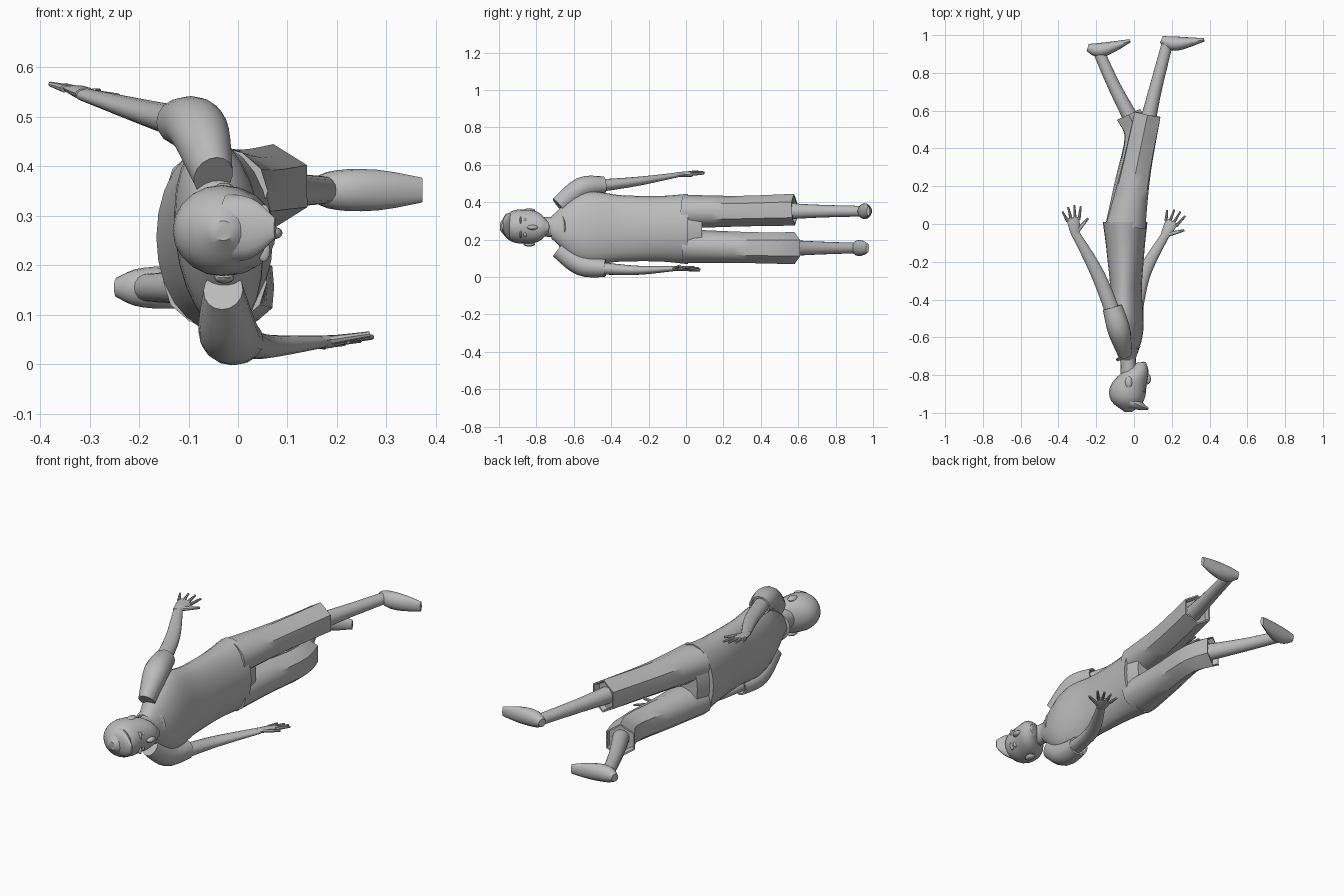
import bpy
import bmesh
import math
from mathutils import Vector

if "Cube" in bpy.data.objects:
    bpy.data.objects.remove(bpy.data.objects["Cube"], do_unlink=True)

grey = bpy.data.materials.new("plain grey")
grey.use_nodes = True
grey.diffuse_color = (.5, .5, .5, 1)
grey.node_tree.nodes["Principled BSDF"].inputs["Base Color"].default_value = grey.diffuse_color

SIDEWAYS = Vector((0, 0, 1))
HEADWARD = Vector((0, -1, 0))
MIDDLE = .265
UPPER_LEG = .352
LOWER_LEG = .155
parts = []


def finish(name, bm):
    """Turn a bmesh into a named, coloured object."""
    bmesh.ops.recalc_face_normals(bm, faces=bm.faces)
    mesh = bpy.data.meshes.new(name)
    bm.to_mesh(mesh)
    bm.free()
    mesh.materials.append(grey)
    obj = bpy.data.objects.new(name, mesh)
    bpy.context.collection.objects.link(obj)
    parts.append(obj)


def sample(values, share):
    """Smooth value at a share of the way through a short list."""
    last = len(values) - 1
    index = min(int(share * last), last - 1)
    t = share * last - index
    before, start = values[max(index - 1, 0)], values[index]
    end, after = values[index + 1], values[min(index + 2, last)]
    slope_in, slope_out = (end - before) / 2, (after - start) / 2
    ease = t * t * (3 - 2 * t)
    return (start * (1 - ease) + end * ease
            + slope_in * (t * (1 - t) ** 2) - slope_out * (t * t * (1 - t)))


def bridge(bm, first, second):
    """Join two equal loops of vertices with quads."""
    count = len(first)
    for k in range(count):
        n = (k + 1) % count
        bm.faces.new((first[k], first[n], second[n], second[k]))


def loft(name, path, thick, wide, sides=16, steps=10, ref=SIDEWAYS,
         axis=None, twist=0, cuff=False, hollow=0):
    """Skin an oval section, with radii thick and wide, along a smooth path."""
    points = [Vector(p) for p in path]
    centres = [sample(points, i / steps) for i in range(steps + 1)]
    bm = bmesh.new()
    loops = []
    for i, centre in enumerate(centres):
        share = i / steps
        along = axis or (centres[min(i + 1, steps)] - centres[max(i - 1, 0)]).normalized()
        across = (ref - along * ref.dot(along)).normalized()
        depth = along.cross(across)
        turn = math.radians(twist) * share
        u_axis = across * math.cos(turn) + depth * math.sin(turn)
        v_axis = depth * math.cos(turn) - across * math.sin(turn)
        u_size, v_size = sample(wide, share), sample(thick, share)
        loop = []
        for k in range(sides):
            angle = math.tau * k / sides
            radius = 1
            if cuff:
                # Round at the hip, six-sided at the open end
                sector = math.pi / 3
                facet = math.cos(sector / 2) / math.cos(angle % sector - sector / 2)
                radius += (facet - 1) * share
            offset = u_axis * math.cos(angle) * u_size + v_axis * math.sin(angle) * v_size
            loop.append(bm.verts.new(centre + offset * radius))
        if loops:
            bridge(bm, loops[-1], loop)
        loops.append(loop)
    bm.faces.new(loops[0])
    opening = bm.faces.new(loops[-1])
    if hollow:
        bmesh.ops.recalc_face_normals(bm, faces=bm.faces)
        bmesh.ops.inset_individual(bm, faces=[opening], thickness=.008)
        bmesh.ops.inset_individual(bm, faces=[opening], thickness=.004, depth=-hollow)
    finish(name, bm)


def blob(name, centre, size):
    """Stretched ball for small facial features."""
    bm = bmesh.new()
    bmesh.ops.create_uvsphere(bm, u_segments=12, v_segments=8, radius=1)
    bmesh.ops.scale(bm, vec=size, verts=bm.verts)
    bmesh.ops.translate(bm, vec=centre, verts=bm.verts)
    finish(name, bm)


def hand(name, wrist, forward, thumbward):
    """Flat palm, four spread fingers and a thumb."""
    wrist = Vector(wrist)
    forward, thumbward = Vector(forward).normalized(), Vector(thumbward).normalized()

    def at(reach, across):
        return wrist + forward * reach + thumbward * across

    loft(name + "_palm", [at(-.01, 0), at(.09, 0)], (.012, .013, .008),
         (.02, .03, .035), sides=12, ref=thumbward)
    for finger, length in (("little", .05), ("ring", .07), ("middle", .075), ("index", .065)):
        across = {"little": -.03, "ring": -.01, "middle": .01, "index": .03}[finger]
        loft(f"{name}_{finger}_finger",
             [at(.075, across), at(.08 + length, across * 1.7)],
             (.009, .005), (.009, .005), sides=8, ref=thumbward)
    loft(name + "_thumb", [at(.015, .01), at(.075, .08)], (.01, .006), (.013, .006),
         sides=8, ref=forward)


# Shirt, turned slightly at the shoulders
loft("shirt", [(-.047, .01, .257), (-.042, -.35, .26), (-.035, -.72, MIDDLE)],
     (.118, .1, .083, .086, .042), (.188, .175, .178, .19, .06),
     sides=24, steps=24, axis=HEADWARD, twist=9)

# Short sleeves and bare arms
for side, sleeve, arm in (
        ("upper", [(-.05, -.68, .38), (-.08, -.56, .475), (-.115, -.44, .49)],
         [(-.1, -.5, .485), (-.19, -.27, .51), (-.31, -.05, .545)]),
        ("lower", [(-.03, -.68, .15), (-.02, -.56, .065), (0, -.43, .048)],
         [(0, -.5, .05), (.05, -.27, .036), (.165, -.06, .045)])):
    loft(side + "_sleeve", sleeve, (.04, .06, .052), (.05, .058, .048), hollow=.02)
    loft(side + "_arm", arm, (.04, .036, .022), (.035, .025, .013))

hand("upper_hand", (-.31, -.055, .546), (-.15, 1, .1), (1, .15, -.15))
hand("lower_hand", (.162, -.065, .045), (.45, .9, 0), (.9, -.45, .2))

# Trousers with six-sided open cuffs
loft("hips", [(-.046, -.03, .257), (-.04, .085, .257)], (.108, .085), (.178, .165),
     sides=24, axis=HEADWARD)
loft("upper_trouser_leg",
     [(-.043, -.01, .35), (.01, .28, UPPER_LEG), (.072, .58, .36)],
     (.105, .085, .08), (.09, .082, .085), sides=12, cuff=True, hollow=.03)
loft("lower_trouser_leg",
     [(-.046, -.01, .165), (-.02, .22, .16), (.012, .46, LOWER_LEG), (-.028, .58, LOWER_LEG)],
     (.105, .085, .067, .079), (.09, .083, .086), sides=12, cuff=True, hollow=.03)

# Shins, then shoes from heel to toe
for side, z, shin, shoe in (
        ("upper", UPPER_LEG, [(.07, .53), (.115, .72), (.175, .95)],
         [(.145, .977), (.22, .955), (.372, .975)]),
        ("lower", LOWER_LEG, [(0, .53), (-.105, .73), (-.19, .92)],
         [(-.245, .935), (-.17, .922), (-.02, .97)])):
    loft(side + "_shin", [(x, y, z) for x, y in shin], (.042, .034, .03), (.044, .034, .028))
    loft(side + "_shoe", [(x, y, z) for x, y in shoe], (.02, .038, .009),
         (.02, .038, .042, .025))

# Neck and collar
loft("neck", [(-.04, -.62, MIDDLE), (-.025, -.8, .27)], (.055, .042, .045), (.06, .05),
     axis=HEADWARD)
bm = bmesh.new()
bands = []
for i in range(24):
    angle = math.tau * i / 24
    x, z = math.cos(angle), math.sin(angle)
    band = []
    for k in range(4):
        grow = .01 * math.cos(math.tau * k / 4)
        rise = .01 * math.sin(math.tau * k / 4)
        band.append(bm.verts.new((x * (.056 + grow) - .03, x * .035 + rise - .683,
                                  z * (.068 + grow) + MIDDLE)))
    bands.append(band)
for i, band in enumerate(bands):
    bridge(bm, bands[i - 1], band)
finish("collar", bm)

# Head from chin to crown, with a fringe swept over the forehead
loft("head", [(.04, -.733, MIDDLE), (-.03, -.86, .27), (-.03, -.995, .27)],
     (.022, .072, .096, .087, .02), (.025, .078, .092, .08, .02),
     sides=20, steps=16, axis=HEADWARD)
loft("hair_fringe", [(-.02, -.94, .275), (.075, -.98, .275)],
     (.045, .025, .006), (.07, .06, .02))

# Face
blob("nose", (.07, -.82, MIDDLE), (.02, .03, .013))
blob("lips", (.062, -.775, MIDDLE), (.012, .009, .024))
blob("chin", (.05, -.745, MIDDLE), (.018, .016, .026))
for side, sign in (("lower", -1), ("upper", 1)):
    eye_z = MIDDLE + sign * .036
    blob(side + "_eye", (.05, -.86, eye_z), (.012, .009, .016))
    blob(side + "_eyebrow", (.052, -.884, eye_z), (.013, .006, .022))
    blob(side + "_ear", (-.028, -.838, MIDDLE + sign * .09), (.02, .032, .012))

# Smooth shading with crisp hems and cuffs
bpy.ops.object.select_all(action="DESELECT")
for obj in parts:
    obj.select_set(True)
bpy.context.view_layer.objects.active = parts[0]
bpy.ops.object.shade_smooth_by_angle(angle=math.radians(40))
